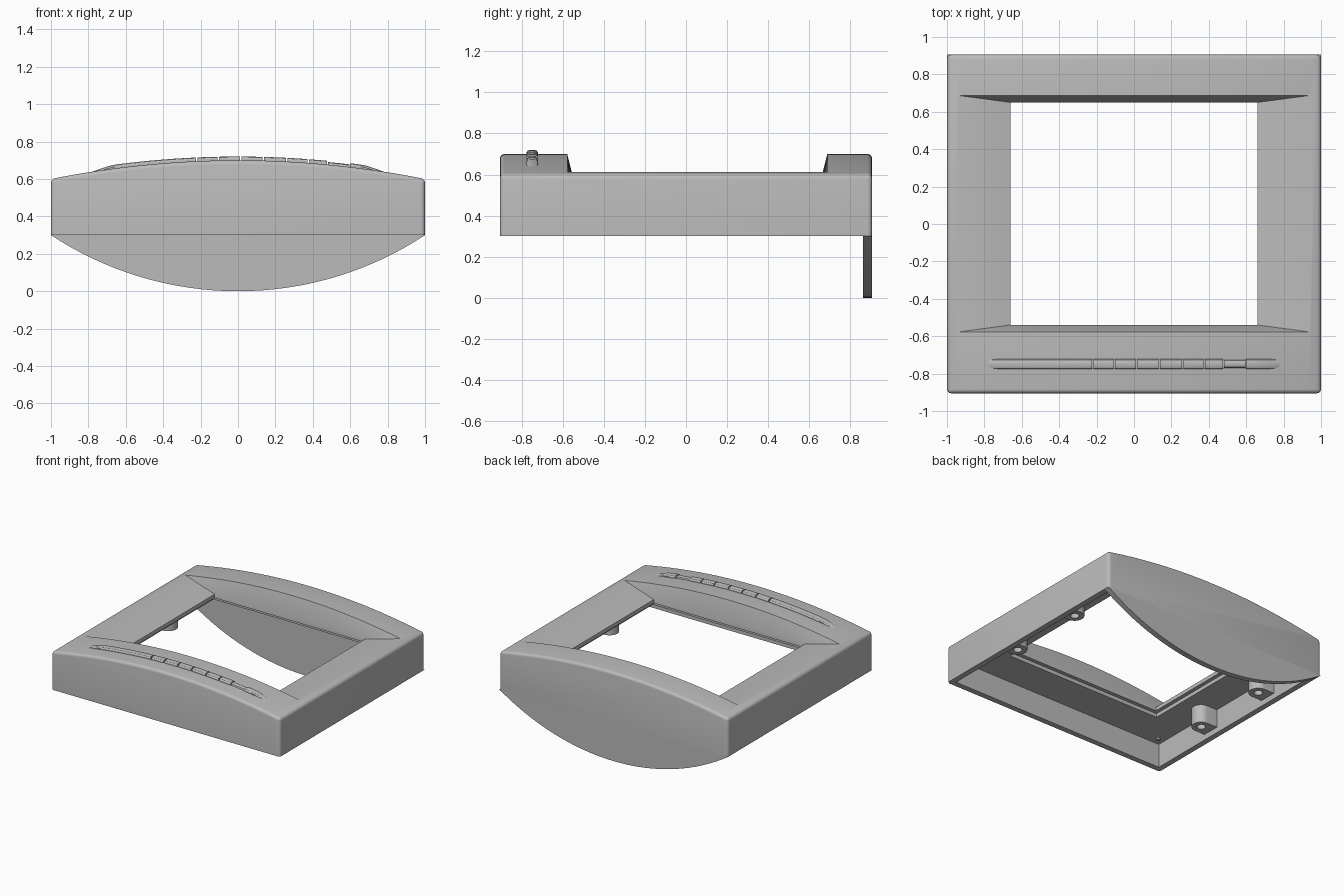
import bpy, bmesh, math

if "Cube" in bpy.data.objects:
    bpy.data.objects.remove(bpy.data.objects["Cube"], do_unlink=True)

grey = bpy.data.materials.new("plain_grey")
grey.use_nodes = True
COLOR = (0.5, 0.5, 0.5, 1)
grey.diffuse_color = COLOR
grey.node_tree.nodes["Principled BSDF"].inputs["Base Color"].default_value = COLOR

DEPTH = 0.905      # half depth of the housing
RIM = 0.3          # height of the open bottom rim
CEILING = 0.49     # underside of the top panel
INNER_X, INNER_Y = 0.955, 0.86


def arch(x):
    return 0.7 - 0.1 * x * x


def spread(a, b, n):
    return [a + (b - a) * i / n for i in range(n + 1)]


def finish(bm, name, smooth=True):
    bmesh.ops.recalc_face_normals(bm, faces=bm.faces[:])
    mesh = bpy.data.meshes.new(name)
    bm.to_mesh(mesh)
    bm.free()
    mesh.materials.append(grey)
    obj = bpy.data.objects.new(name, mesh)
    bpy.context.collection.objects.link(obj)
    if smooth:
        shade(obj)
    return obj


def shade(obj):
    bpy.ops.object.select_all(action="DESELECT")
    obj.select_set(True)
    bpy.context.view_layer.objects.active = obj
    bpy.ops.object.shade_smooth_by_angle(angle=math.radians(30))


def loft(rings):
    """Closed solid through a list of equal point rings."""
    bm = bmesh.new()
    loops = [[bm.verts.new(p) for p in ring] for ring in rings]
    n = len(loops[0])
    for low, high in zip(loops, loops[1:]):
        for i in range(n):
            j = (i + 1) % n
            bm.faces.new((low[i], low[j], high[j], high[i]))
    bm.faces.new(loops[0])
    bm.faces.new(loops[-1])
    bmesh.ops.recalc_face_normals(bm, faces=bm.faces[:])
    return bm


def prism_y(points, y0, y1):
    return loft([[(x, y, z) for x, z in points] for y in (y0, y1)])


def box(x0, x1, y0, y1, z0, z1):
    return prism_y([(x0, z0), (x1, z0), (x1, z1), (x0, z1)], y0, y1)


def cut(obj, bm, name):
    cutter = finish(bm, name, False)
    cutter.hide_render = True
    mod = obj.modifiers.new(name, "BOOLEAN")
    mod.operation = "DIFFERENCE"
    mod.solver = "EXACT"
    mod.object = cutter
    bpy.context.view_layer.objects.active = obj
    bpy.ops.object.modifier_apply(modifier=name)
    bpy.data.objects.remove(cutter, do_unlink=True)


# Housing: arched block with rounded top rim and corners
outline = [(-1, RIM)] + [(x, arch(x)) for x in spread(-1, 1, 32)] + [(1, RIM)]
bm = prism_y(outline, -DEPTH, DEPTH)
rounded = []
for e in bm.edges:
    a, b = (v.co for v in e.verts)
    on_end = abs(a.y - b.y) < 1e-5
    on_side = abs(a.x) > 0.999 and abs(b.x) > 0.999
    if (on_end or on_side) and max(a.z, b.z) > RIM + 0.1:
        rounded.append(e)
bmesh.ops.bevel(bm, geom=rounded, offset=0.022, offset_type="OFFSET",
                segments=4, profile=0.5, affect="EDGES", clamp_overlap=True)
housing = finish(bm, "housing", False)


# Dished recess sloping down to the window
def recess_ring(half_x, y0, y1, height):
    xs = spread(-half_x, half_x, 32)
    return ([(x, y0, height(x)) for x in xs] +
            [(x, y1, height(x)) for x in reversed(xs)])


cut(housing, loft([
    recess_ring(0.66, -0.54, 0.65, lambda x: 0.55),
    recess_ring(0.945, -0.578, 0.688, lambda x: arch(x) + 0.002),
    recess_ring(0.945, -0.578, 0.688, lambda x: 1)]), "recess_cutter")

# Window opening, its stepped underside and the hollow interior
cut(housing, box(-0.66, 0.66, -0.54, 0.65, 0.2, 0.8), "window_cutter")
cut(housing, box(-0.69, 0.69, -0.57, 0.68, 0.2, 0.52), "rebate_cutter")
cut(housing, box(-INNER_X, INNER_X, -INNER_Y, INNER_Y, 0.2, CEILING), "hollow_cutter")
shade(housing)

# Curved panel hanging below the back wall
radius = (1 + RIM * RIM) / (2 * RIM)
sweep = math.asin(1 / radius)
curve = [(radius * math.sin(t), radius * (1 - math.cos(t)))
         for t in spread(-sweep, sweep, 32)]
finish(prism_y(curve, INNER_Y, DEPTH), "back_panel")


# Mounting posts: round inside, squared off against the side walls, bored
def post(name, side, y):
    r, x, bottom = 0.07, 0.865, 0.345
    flat = [(INNER_X + 0.005, y + r), (INNER_X + 0.005, y - r)]
    arc = [(x - r * math.cos(t), y + r * math.sin(t))
           for t in spread(-math.pi / 2, math.pi / 2, 16)]
    plan = flat + arc
    obj = finish(loft([[(side * px, py, z) for px, py in plan]
                       for z in (bottom, CEILING + 0.005)]), name, False)
    bore = [(side * x + 0.032 * math.cos(k * math.pi / 10),
             y + 0.032 * math.sin(k * math.pi / 10)) for k in range(20)]
    cut(obj, loft([[(px, py, z) for px, py in bore] for z in (0.2, 0.45)]),
        name + "_bore")
    shade(obj)


for side, label in ((1, "left"), (-1, "right")):
    post("front_post_" + label, side, -0.277)
    post("back_post_" + label, side, 0.364)
    # Small locating pin in the front corner
    pin = bmesh.new()
    bmesh.ops.create_cone(pin, cap_ends=True, segments=16, radius1=0.018,
                          radius2=0.018, depth=0.02)
    bmesh.ops.translate(pin, verts=pin.verts[:], vec=(side * 0.9, -0.8, CEILING))
    finish(pin, "locating_pin_" + label)


# Control strip: rounded bar following the arch, split into keys
def strip(name, x0, x1, width=0.0275, rise=0.02):
    rings = []
    for x in spread(x0, x1, max(2, round((x1 - x0) / 0.04))):
        fade = max(0, (abs(x) - 0.68) / 0.14) * (rise + 0.008)
        top = arch(x) + rise - fade
        section = [(-1, -0.045), (-1, -0.012), (-0.8, -0.004), (-0.45, 0),
                   (0.45, 0), (0.8, -0.004), (1, -0.012), (1, -0.045)]
        rings.append([(x, -0.748 + u * width, top + dz) for u, dz in section])
    finish(loft(rings), name)


GAP = 0.004
strip("strip_right_end", -0.81, -0.22 - GAP)
stops = [-0.22, -0.105, 0.015, 0.135, 0.26, 0.375, 0.48]
for i, (a, b) in enumerate(zip(stops, stops[1:])):
    strip("key_%d" % (i + 1), a + GAP, b - GAP)
strip("indicator", 0.48, 0.595, 0.022, 0.014)
strip("strip_left_end", 0.6, 0.81)
